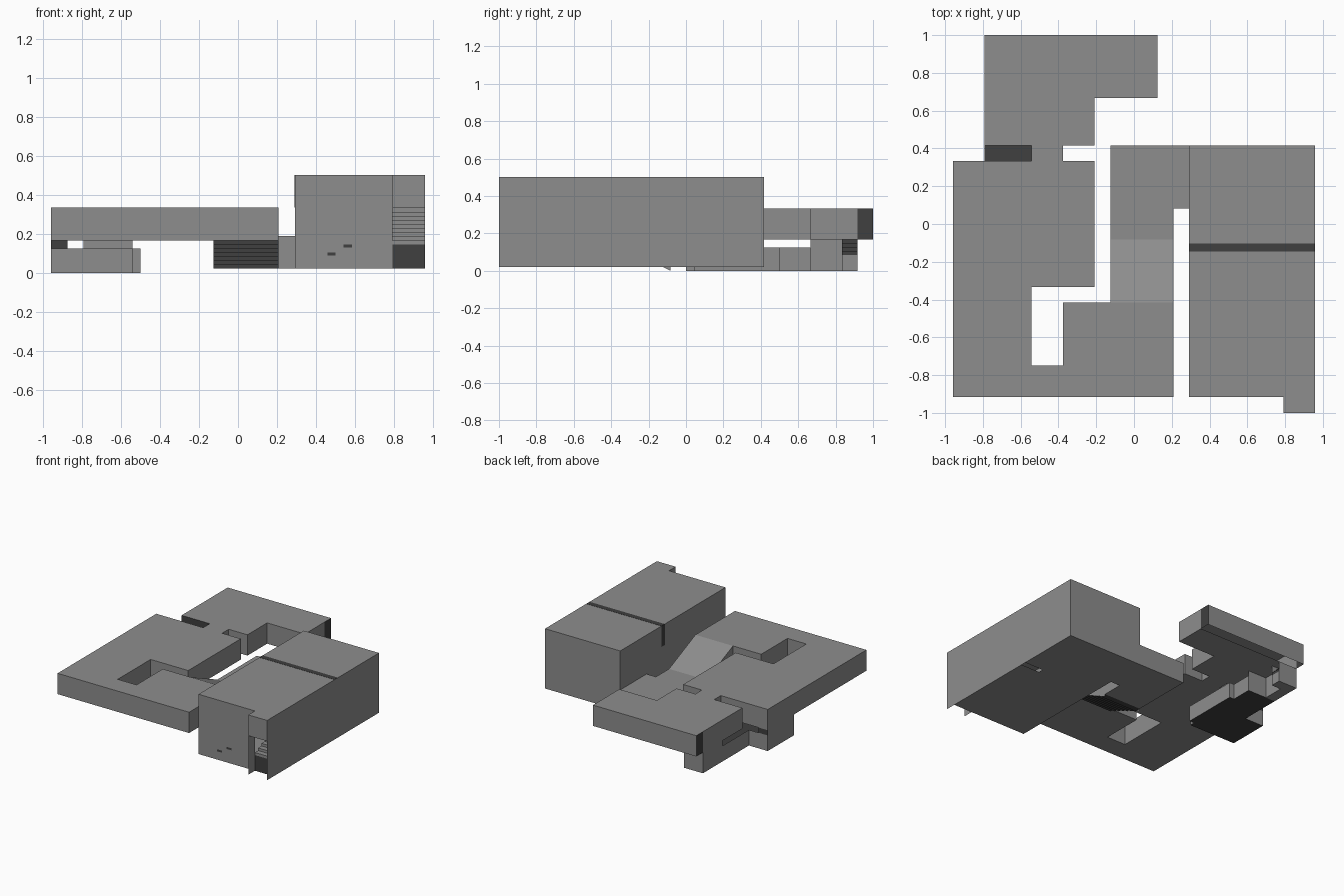
import bpy, bmesh

if "Cube" in bpy.data.objects:
    bpy.data.objects.remove(bpy.data.objects["Cube"])

U = 1 / 24  # plan module: all sizes below are counted in these units


def material(name, v):
    m = bpy.data.materials.new(name)
    m.diffuse_color = (v, v, v, 1)
    m.use_nodes = True
    m.node_tree.nodes["Principled BSDF"].inputs["Base Color"].default_value = m.diffuse_color
    return m


GREY = material("mid_grey", .27)
DARK = material("dark_grey", .05)


def make(name, polys, mat=GREY):
    """Build one object from flat polygons, merging shared corners."""
    bm = bmesh.new()
    for p in polys:
        bm.faces.new([bm.verts.new([c * U for c in co]) for co in p])
    bmesh.ops.remove_doubles(bm, verts=bm.verts, dist=1e-5)
    me = bpy.data.meshes.new(name)
    bm.to_mesh(me)
    bm.free()
    me.materials.append(mat)
    ob = bpy.data.objects.new(name, me)
    bpy.context.collection.objects.link(ob)
    return ob


def prism(name, outline, z0, z1, skip=(), top=True, bottom=True, mat=GREY):
    """Room shell from a counter-clockwise outline; skip lists open wall sides."""
    polys = []
    n = len(outline)
    for i, (x, y) in enumerate(outline):
        if i not in skip:
            u, v = outline[(i + 1) % n]
            polys.append([(x, y, z0), (u, v, z0), (u, v, z1), (x, y, z1)])
    if top:
        polys.append([(x, y, z1) for x, y in outline])
    if bottom:
        polys.append([(x, y, z0) for x, y in reversed(outline)])
    return make(name, polys, mat)


def wall(name, a, b, z0, z1, mat=GREY):
    """Single upright sheet, facing right of the direction a to b."""
    return make(name, [[(*a, z0), (*b, z0), (*b, z1), (*a, z1)]], mat)


def floor(name, x0, x1, y0, y1, z, mat=GREY):
    return make(name, [[(x0, y1, z), (x1, y1, z), (x1, y0, z), (x0, y0, z)]], mat)


def stairs(name, w0, w1, a, za, b, zb, n, along_x=False, mat=GREY):
    """Open flight of risers and treads running along y, or along x."""
    polys = []
    d, h = (b - a) / n, (zb - za) / n
    for i in range(n):
        s, z = a + i * d, za + i * h
        for t in ((s, z, s, z + h), (s, z + h, s + d, z + h)):
            quad = [(w0, t[0], t[1]), (w1, t[0], t[1]), (w1, t[2], t[3]), (w0, t[2], t[3])]
            polys.append([(q[1], q[0], q[2]) for q in quad] if along_x else quad)
    return make(name, polys, mat)


# Main west wing
prism("west_wing", [(-23, -22), (5, -22), (5, -10), (-3, -10), (-9, -10), (-9, -18),
                    (-13, -18), (-13, -8), (-5, -8), (-5, 8), (-9, 8), (-13, 8),
                    (-23, 8)], 4, 8, skip=(2, 10))

# North wing, whose floor stops short of the rear wall
north = [(-19, 10), (-13, 10), (-13, 8), (-9, 8), (-9, 10), (-5, 10), (-5, 16),
         (3, 16), (3, 22), (3, 24), (-19, 24), (-19, 22)]
prism("north_wing", north, 4, 8, skip=(0, 2, 8, 10), bottom=False)
make("north_wing_floor", [[(x, y, 4) for x, y in reversed(north[:9] + north[11:])]])
wall("north_east_door", (3, 22), (3, 24), 4, 8, DARK)
wall("north_west_door", (-19, 24), (-19, 22), 4, 8, DARK)
wall("courtyard_door", (-19, 10), (-13, 10), 4, 8, DARK)

# Lower level beneath the two wings
lower = [(-23, 0), (-13, 0), (-13, 1), (-12, 1), (-12, 12), (-13, 12), (-13, 16),
         (-17, 16), (-19, 16), (-19, 8), (-23, 8)]
prism("lower_room", lower, 0, 3, skip=(7,), top=False, bottom=False)
make("lower_floor", [[(x, y, 0) for x, y in reversed(lower)]], DARK)
prism("lower_passage", [(-19, 16), (-17, 16), (-17, 20), (-15, 20), (-15, 22),
                        (-19, 22)], 0, 4, skip=(0, 3), top=False)
wall("lower_stair_base", (-15, 20), (-15, 22), 0, 2)
stairs("lower_stairs", 20, 22, -15, 2, -17, 4, 4, along_x=True, mat=DARK)
wall("lower_west_wall", (-23, 8), (-23, 0), 3, 4)
wall("lower_corner_wall", (-21, 8), (-23, 8), 3, 4, DARK)
wall("lower_inner_wall", (-19, 16), (-13, 16), 3, 4)

# Sloping passage: plain roof, sloped side walls, stepped underside
side = [(-10, 4), (-2, 0), (-2, 4.5), (-10, 8)]
make("ramp_passage", [
    [(5, y, z) for y, z in side],
    [(-3, y, z) for y, z in reversed(side)],
    [(-3, -10, 8), (5, -10, 8), (5, -2, 4.5), (-3, -2, 4.5)]])
stairs("ramp_stairs", -3, 5, -10, 4, -2, .5, 7, mat=DARK)

# Low link between ramp and hall
prism("link_passage", [(-3, -2), (5, -2), (5, 2), (7, 2), (7, 10), (-3, 10)],
      .5, 4.5, skip=(0, 3))

# Tall east hall with a narrow open joint in part of its floor
prism("hall_walls", [(7, -22), (19, -22), (23, -22), (23, 10), (7, 10)],
      .5, 8, skip=(1,), top=False, bottom=False)
prism("hall_upper", [(7, -22), (19, -22), (19, -24), (23, -24), (23, 10), (7, 10)],
      8, 12, bottom=False)
floor("hall_floor_front", 7, 23, -22, -3.5, .5)
floor("hall_floor_middle", 7, 19, -3.5, -2.5, .5)
floor("hall_floor_back", 7, 23, -2.5, 10, .5)

# Dark dividing partition, flush with roof and west wall
prism("hall_partition", [(6.97, -3.5), (22.97, -3.5), (22.97, -2.5), (6.97, -2.5)],
      8, 12.03, mat=DARK)

# Open porch with stairs leading in
wall("porch_left_wall", (19, -22), (19, -24), .5, 8)
wall("porch_right_wall", (23, -24), (23, -22), .5, 8)
wall("porch_stair_base", (19, -22), (23, -22), .5, 3.5, DARK)
stairs("porch_stairs", 19, 23, -22, 3.5, -13, 8, 9)

# Two small slots on the hall front
for i, (x, z) in enumerate([(11, 2.1), (13, 3.1)]):
    wall(f"front_slot_{i + 1}", (x, -22.04), (x + 1, -22.04), z, z + .4, DARK)
